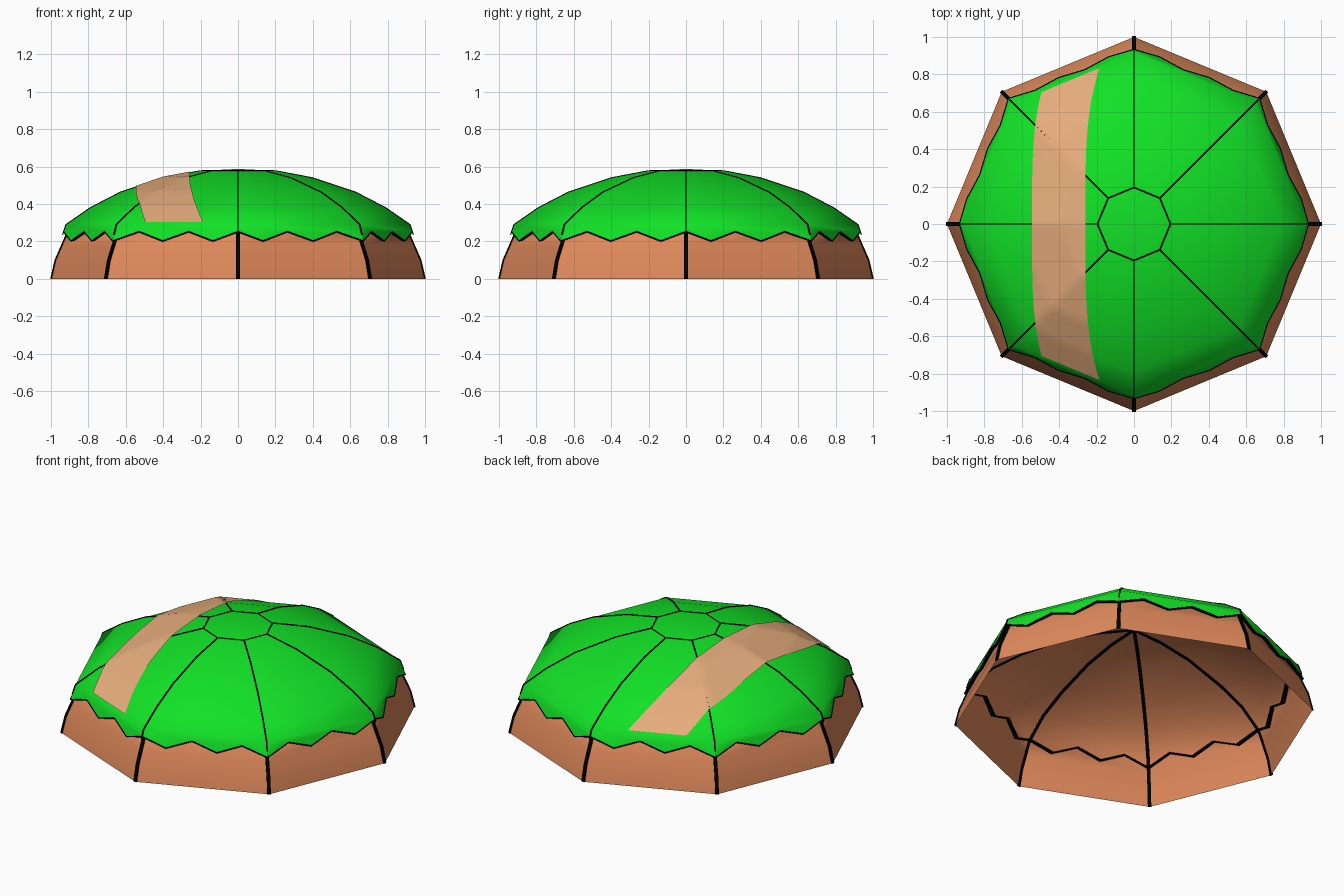
import bpy
import math
from mathutils import Vector

cube = bpy.data.objects.get("Cube")
if cube:
    bpy.data.objects.remove(cube, do_unlink=True)


def material(name, rgb):
    m = bpy.data.materials.new(name)
    m.use_nodes = True
    m.diffuse_color = (*rgb, 1)
    m.node_tree.nodes["Principled BSDF"].inputs["Base Color"].default_value = (*rgb, 1)
    return m


GREEN = material("leaf green", (0.006, 0.76, 0.02))
BROWN = material("clay brown", (0.74, 0.25, 0.105))
SAND = material("sand", (0.78, 0.41, 0.20))
BLACK = material("black", (0, 0, 0))

SIDES = 8
TAN = math.tan(math.pi / SIDES)
SHELL = [(1, 0), (0.977, 0.1), (0.942, 0.18), (0.912, 0.25), (0.79, 0.36),
         (0.63, 0.44), (0.4, 0.52), (0.2, 0.555), (0, 0.565)]
ROOF = [(0.92, 0.29), (0.79, 0.38), (0.63, 0.463), (0.4, 0.54), (0.2, 0.578), (0, 0.588)]


def add_mesh(name, verts, faces, mat, smooth=None):
    me = bpy.data.meshes.new(name)
    me.from_pydata(verts, [], faces)
    me.materials.append(mat)
    ob = bpy.data.objects.new(name, me)
    bpy.context.collection.objects.link(ob)
    bpy.ops.object.select_all(action="DESELECT")
    ob.select_set(True)
    bpy.context.view_layer.objects.active = ob
    if smooth:
        bpy.ops.object.shade_smooth_by_angle(angle=math.radians(smooth))
    return ob


def polar(r, z, side):
    a = side * math.tau / SIDES
    return Vector((r * math.cos(a), r * math.sin(a), z))


def dome(profile):
    """Eight-sided dome whose profile ends at a single apex."""
    verts = [polar(r, z, s) for r, z in profile[:-1] for s in range(SIDES)]
    verts.append(polar(*profile[-1], 0))
    top = len(verts) - 1
    faces = []
    for s in range(SIDES):
        t = (s + 1) % SIDES
        for k in range(len(profile) - 2):
            b = k * SIDES
            faces.append((b + s, b + t, b + SIDES + t, b + SIDES + s))
        faces.append((top - SIDES + s, top - SIDES + t, top))
    return verts, faces


def ribs(name, profile, width, out, inner):
    """Box-section strips along the eight corners of a dome profile."""
    verts, faces = [], []
    for s in range(SIDES):
        across = polar(1, 0, s + SIDES / 4) * width / 2
        start = len(verts)
        for i, (r, z) in enumerate(profile):
            r0, z0 = profile[max(i - 1, 0)]
            r1, z1 = profile[min(i + 1, len(profile) - 1)]
            n = polar(z1 - z0, r0 - r1, s).normalized()
            p = polar(r, z, s)
            verts += [p + n * out - across, p + n * out + across,
                      p - n * inner + across, p - n * inner - across]
        for i in range(len(profile) - 1):
            b = start + 4 * i
            for j in range(4):
                k = (j + 1) % 4
                faces.append((b + j, b + k, b + 4 + k, b + 4 + j))
        e = len(verts) - 4
        faces += [(start + 3, start + 2, start + 1, start), (e, e + 1, e + 2, e + 3)]
    return add_mesh(name, verts, faces, BLACK)


def outline(name, points, radius):
    """Closed thin tube through the points."""
    cu = bpy.data.curves.new(name, "CURVE")
    cu.dimensions = "3D"
    cu.bevel_depth = radius
    cu.bevel_resolution = 0
    sp = cu.splines.new("POLY")
    sp.points.add(len(points) - 1)
    for p, co in zip(sp.points, points):
        p.co = (*co, 1)
    sp.use_cyclic_u = True
    cu.materials.append(BLACK)
    ob = bpy.data.objects.new(name, cu)
    bpy.context.collection.objects.link(ob)
    bpy.ops.object.select_all(action="DESELECT")
    ob.select_set(True)
    bpy.context.view_layer.objects.active = ob
    bpy.ops.object.convert(target="MESH")


# Clay shell and its ribs, visible inside and out
add_mesh("shell", *dome(SHELL), BROWN, 40)
ribs("shell_ribs", SHELL[:-1] + [(0.01, 0.565)], 0.02, 0.004, 0.004)

# Zigzag points along the straight sides of the roof lip
TEETH = 5
lip = []
for i in range(SIDES * TEETH):
    s, f = divmod(i, TEETH)
    r, z = (0.933, 0.252) if i % 2 == 0 else (0.949, 0.202)
    lip.append(polar(r, z, s).lerp(polar(r, z, s + 1), f / TEETH))

# Green roof: dome plus one toothed face per side
verts, faces = dome(ROOF)
base, count = len(verts), len(lip)
verts += lip
for s in range(SIDES):
    teeth = [base + (s * TEETH + j) % count for j in range(TEETH + 1)]
    faces.append([*teeth, (s + 1) % SIDES, s])
add_mesh("roof", verts, faces, GREEN, 40)

# Dark underside and edge line of the lip
inner = [Vector((p.x * 0.95, p.y * 0.95, p.z)) for p in lip]
ring = [(i, count + i, count + (i + 1) % count, (i + 1) % count) for i in range(count)]
add_mesh("lip_underside", lip + inner, ring, BLACK)
outline("lip_outline", lip, 0.004)

# Seams on the roof and around the top panel
ribs("roof_seams", [(0.938, 0.236)] + ROOF[:-1], 0.008, 0.003, 0.003)
outline("top_panel_outline", [polar(0.195, 0.578, s) for s in range(SIDES)], 0.004)


def roof_height(x, y):
    """Height of the roof surface above a point."""
    r = 0
    for s in range(SIDES):
        d = polar(1, 0, s + 0.5)
        r = max(r, (x * d.x + y * d.y) / math.cos(math.pi / SIDES))
    for (r0, z0), (r1, z1) in zip(ROOF, ROOF[1:]):
        if r >= r1:
            return z0 + (z1 - z0) * (r - r0) / (r1 - r0)
    return ROOF[-1][1]


# Sand band draped over the right half of the roof
ROWS, COLS = 64, 12
verts, faces = [], []
for i in range(ROWS + 1):
    v = 2 * i / ROWS - 1
    left, right = -0.545 + 0.05 * v ** 4, -0.26 + 0.075 * v ** 4
    for j in range(COLS + 1):
        x = left + (right - left) * j / COLS
        y = v * (0.91 - abs(x) * TAN)
        verts.append((x, y, roof_height(x, y) + 0.007))
for i in range(ROWS):
    for j in range(COLS):
        a = i * (COLS + 1) + j
        faces.append((a, a + 1, a + COLS + 2, a + COLS + 1))
add_mesh("sand_band", verts, faces, SAND, 40)
